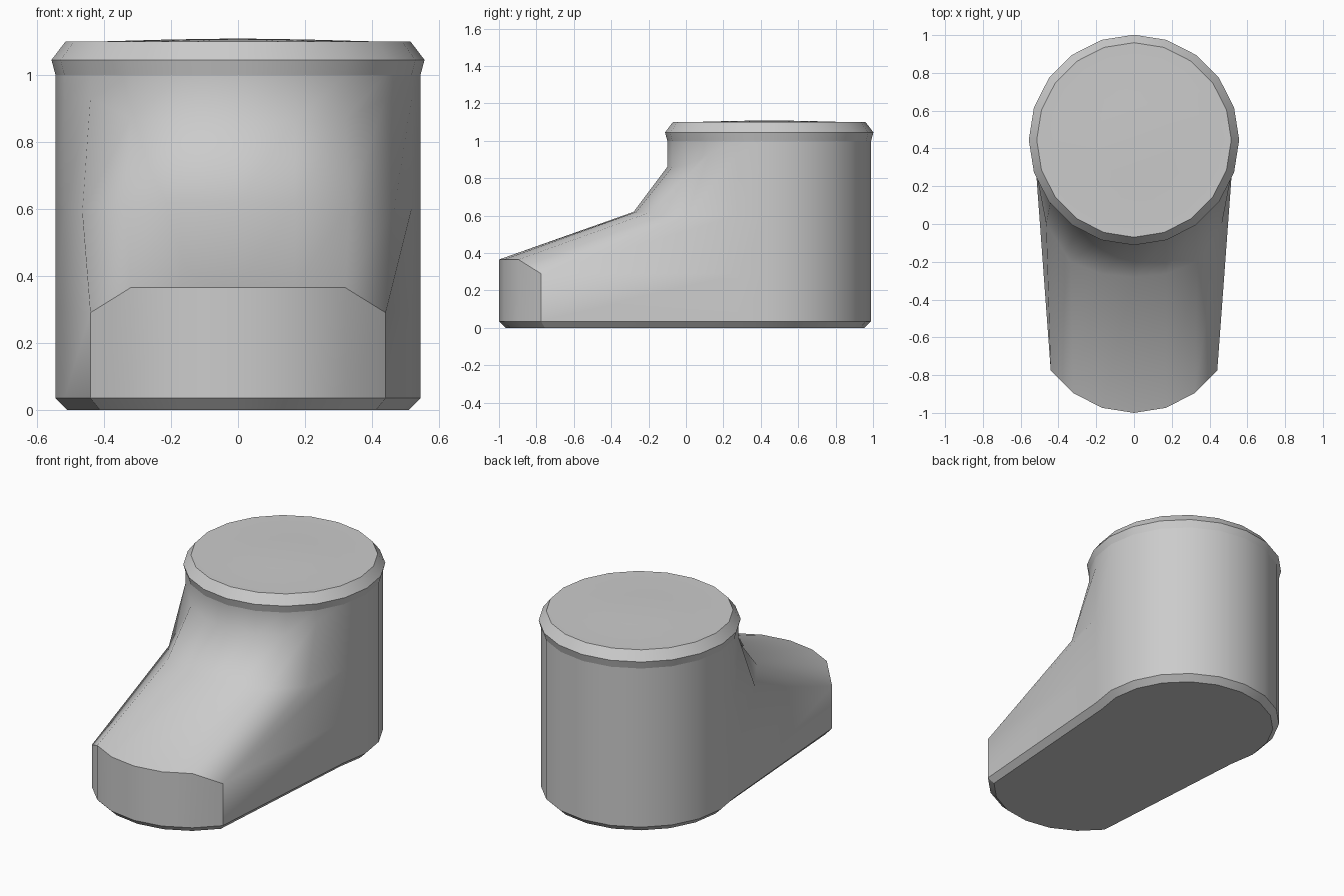
import bpy, bmesh, math

if "Cube" in bpy.data.objects:
    bpy.data.objects.remove(bpy.data.objects["Cube"])

N, CY, R = 20, 0.445, 0.545
COLS = [k - 9 for k in range(N)]          # column 0 faces the front


def ring_point(k, r, z):
    a = k * 2 * math.pi / N
    return (r * math.sin(a), CY - r * math.cos(a), z)


def leg_row(r, z):
    return [ring_point(k, r, z) for k in COLS]


def toe_row(zs, inset=0.0):
    # front seven columns of the leg pushed forward into the toe
    row = []
    for k in COLS:
        x, y, z = ring_point(k, R - inset, zs[min(abs(k), 4)])
        row.append((x, y - 0.9 if abs(k) <= 3 else y, z))
    return row


def front_row(front, z_rest):
    # front columns given by (x, y, z), mirrored; the rest follow the leg
    row = []
    for k in COLS:
        if abs(k) < len(front):
            x, y, z = front[abs(k)]
            row.append((math.copysign(x, k), y, z))
        else:
            row.append(ring_point(k, R, z_rest))
    return row


instep = [(0, -0.28, 0.62), (0.17, -0.265, 0.62), (0.335, -0.2, 0.615), (0.465, 0.0, 0.59)]
throat = [ring_point(k, R, z) for k, z in enumerate((0.86, 0.86, 0.87, 0.93))]

rows = [
    toe_row([0] * 5, 0.035),               # sole
    toe_row([0.035] * 5),                  # sole bevel
    toe_row([0.365, 0.365, 0.365, 0.29, 0.29]),  # toe cap
    front_row(instep, 0.60),
    front_row(throat, 0.93),
    leg_row(R, 1.0),
    leg_row(0.557, 1.045),                 # cuff
    leg_row(0.515, 1.10),
    leg_row(0.45, 1.099),                  # shallow dome
    leg_row(0.2, 1.106),
]

bm = bmesh.new()
loops = [[bm.verts.new(p) for p in row] for row in rows]
for lo, hi in zip(loops, loops[1:]):
    for i in range(N):
        j = (i + 1) % N
        bm.faces.new((lo[i], lo[j], hi[j], hi[i]))
bm.faces.new(loops[0])
tip = bm.verts.new((0, CY, 1.109))
for i in range(N):
    bm.faces.new((loops[-1][i], loops[-1][(i + 1) % N], tip))
bmesh.ops.recalc_face_normals(bm, faces=bm.faces)

# smooth shading with crisp sole, toe and cuff edges
for f in bm.faces:
    f.smooth = True
for r in (0, 1, 5, 6, 7):
    for i in range(N):
        bm.edges.get((loops[r][i], loops[r][(i + 1) % N])).smooth = False
for i, k in enumerate(COLS):
    if -3 <= k < 3:
        bm.edges.get((loops[2][i], loops[2][i + 1])).smooth = False
    if abs(k) == 3:
        for r in (0, 1):
            bm.edges.get((loops[r][i], loops[r + 1][i])).smooth = False

mesh = bpy.data.meshes.new("boot")
bm.to_mesh(mesh)
bm.free()
boot = bpy.data.objects.new("boot", mesh)
bpy.context.collection.objects.link(boot)
